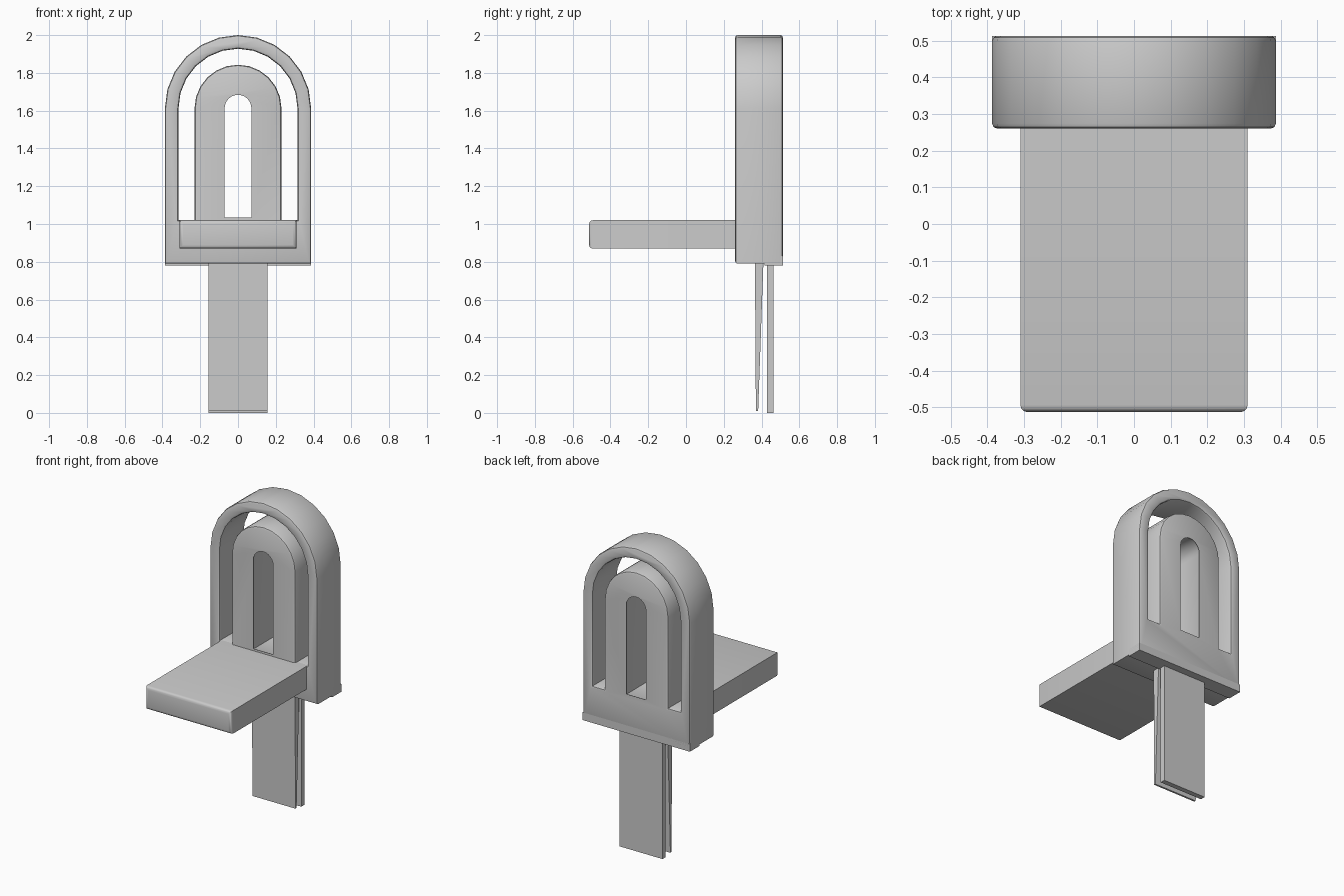
import bpy, bmesh, math

if "Cube" in bpy.data.objects:
    bpy.data.objects.remove(bpy.data.objects["Cube"])

ARCH_Z, FLOOR_Z, BASE_Z = 1.613, 1.02, 0.79
BEVEL = 0.014


def arc(r, n):
    return [(r * math.cos(math.pi * i / n), ARCH_Z + r * math.sin(math.pi * i / n))
            for i in range(n + 1)]


def arch(r, bottom, n):
    return [(r, bottom)] + arc(r, n) + [(-r, bottom)]


def finish(obj):
    bpy.ops.object.select_all(action='DESELECT')
    obj.select_set(True)
    bpy.context.view_layer.objects.active = obj
    bpy.ops.object.shade_smooth_by_angle(angle=math.radians(35))


def plate(name, loops, y0, y1, bevel):
    """Filled outline with holes, extruded along y with softened rims."""
    cu = bpy.data.curves.new(name, 'CURVE')
    cu.dimensions, cu.fill_mode = '2D', 'BOTH'
    cu.extrude = (y1 - y0) / 2 - bevel
    cu.bevel_depth, cu.bevel_resolution, cu.offset = bevel, 1, -bevel
    for pts in loops:
        sp = cu.splines.new('POLY')
        sp.points.add(len(pts) - 1)
        for p, (x, z) in zip(sp.points, pts):
            p.co = (x, z, 0, 1)
        sp.use_cyclic_u = True
    tmp = bpy.data.objects.new(name + "_outline", cu)
    bpy.context.collection.objects.link(tmp)
    dg = bpy.context.evaluated_depsgraph_get()
    me = bpy.data.meshes.new_from_object(tmp.evaluated_get(dg))
    bpy.data.objects.remove(tmp)
    bm = bmesh.new()
    bm.from_mesh(me)
    bmesh.ops.remove_doubles(bm, verts=bm.verts, dist=0.0005)
    bmesh.ops.recalc_face_normals(bm, faces=bm.faces)
    bm.to_mesh(me)
    bm.free()
    obj = bpy.data.objects.new(name, me)
    obj.rotation_euler.x = math.pi / 2
    obj.location.y = (y0 + y1) / 2
    bpy.context.collection.objects.link(obj)
    finish(obj)
    return obj


def bar(name, half_x, profile, front_bevel=0):
    """Side profile of (y, z) points swept across x; optional rounded front end."""
    bm = bmesh.new()
    n = len(profile)
    a = [bm.verts.new((-half_x, y, z)) for y, z in profile]
    b = [bm.verts.new((half_x, y, z)) for y, z in profile]
    bm.faces.new(a)
    bm.faces.new(b[::-1])
    for i in range(n):
        j = (i + 1) % n
        bm.faces.new((a[i], b[i], b[j], a[j]))
    bmesh.ops.recalc_face_normals(bm, faces=bm.faces)
    if front_bevel:
        ymin = min(y for y, z in profile)
        edges = [e for e in bm.edges if all(v.co.y < ymin + 1e-4 for v in e.verts)]
        bmesh.ops.bevel(bm, geom=edges, offset=front_bevel, segments=3,
                        profile=0.5, affect='EDGES')
    me = bpy.data.meshes.new(name)
    bm.to_mesh(me)
    bm.free()
    obj = bpy.data.objects.new(name, me)
    bpy.context.collection.objects.link(obj)
    finish(obj)
    return obj


def box(y0, y1, z0, z1):
    return [(y0, z0), (y1, z0), (y1, z1), (y0, z1)]


# Arched frame: outer rim, horseshoe gap, inner arch with its central slot
gap = arch(0.315, FLOOR_Z, 12) + arch(0.23, FLOOR_Z, 12)[::-1]
plate("arched_frame",
      [arch(0.387, BASE_Z, 12), gap, arch(0.085, FLOOR_Z, 12)],
      0.26, 0.513, BEVEL)

# Lip under the rear half of the frame
bar("rear_lip", 0.387, box(0.415, 0.513, 0.78, 0.83))

# Shelf reaching forward
bar("shelf", 0.31, box(-0.513, 0.28, 0.87, FLOOR_Z), 0.02)

# Two hanging tongues: the front one tapers to its tip
bar("front_tongue", 0.155, [(0.37, 0.01), (0.382, 0.01), (0.41, 0.80), (0.365, 0.80)])
bar("rear_tongue", 0.155, box(0.43, 0.463, 0, 0.80))
